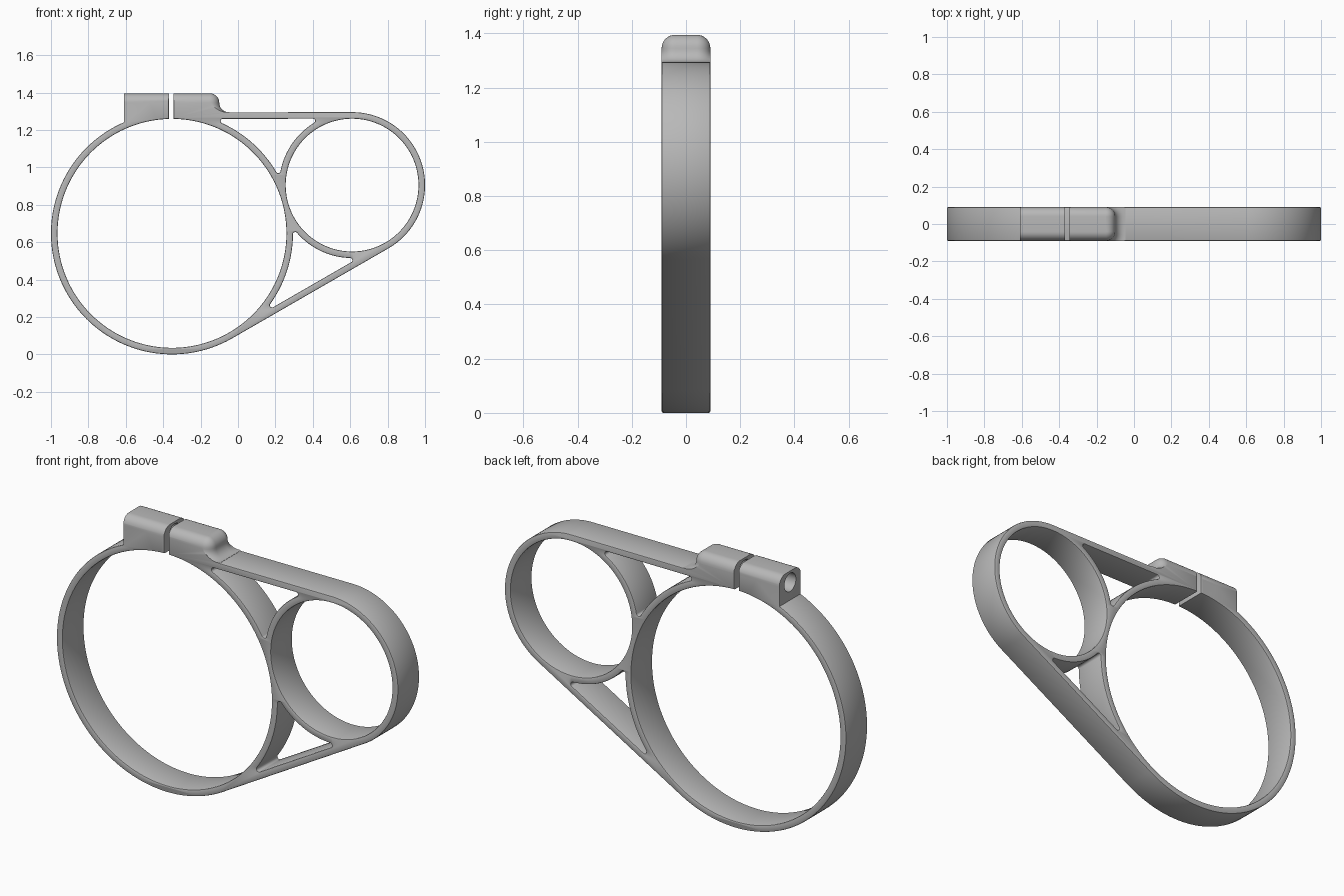
import bpy, bmesh, math
from mathutils import Vector, Matrix

cube = bpy.data.objects.get("Cube")
if cube:
    bpy.data.objects.remove(cube, do_unlink=True)

A, RA = Vector((-0.353, 0.647)), 0.647      # large ring
B, RB = Vector((0.61, 0.905)), 0.39         # small ring
WALL, HALF, EDGE, TIP = 0.035, 0.09, 0.006, 0.012
BAR, TOP, OVER = 1.295, 1.395, 1.43         # bar top, clamp top, oversize stock
CLAMP_L, CLAMP_R, SLIT_L, SLIT_R = -0.61, -0.10, -0.37, -0.345

grey = bpy.data.materials.new("light grey")
grey.use_nodes = True
grey.diffuse_color = (0.48, 0.48, 0.48, 1)
grey.node_tree.nodes["Principled BSDF"].inputs["Base Color"].default_value = grey.diffuse_color


def polar(a):
    return Vector((math.cos(a), math.sin(a)))


def heading(v):
    return math.atan2(v.y, v.x)


def arc(c, r, a0, a1, step=0.04):
    n = max(4, int(abs(a1 - a0) * max(1, r / RB) / step))
    return [c + r * polar(a0 + (a1 - a0) * i / n) for i in range(n + 1)]


def short_arc(c, r, v0, v1):
    a0 = heading(v0)
    turn = (heading(v1) - a0 + math.pi) % math.tau - math.pi
    return arc(c, r, a0, a0 + turn)


def object_from_bmesh(name, bm):
    bmesh.ops.recalc_face_normals(bm, faces=bm.faces)
    mesh = bpy.data.meshes.new(name)
    bm.to_mesh(mesh)
    bm.free()
    ob = bpy.data.objects.new(name, mesh)
    bpy.context.collection.objects.link(ob)
    return ob


# Outer outline, running through the slit and round the large bore
gap = B - A
tangent = heading(gap) - math.acos((RA - RB) / gap.length)
bore = RA - WALL
right_a = math.acos((SLIT_R - A.x) / bore)
left_a = math.acos((SLIT_L - A.x) / bore)
shoulder = math.acos((CLAMP_L - A.x) / RA)
stock_end = CLAMP_R + 0.055
outline = arc(A, bore, right_a, left_a - math.tau)
outline += [Vector((SLIT_L, OVER)), Vector((CLAMP_L, OVER))]
outline += arc(A, RA, shoulder, math.tau + tangent)
outline += arc(B, RB, tangent, math.pi / 2)
outline += [Vector(p) for p in ((stock_end, BAR - 0.001), (stock_end, OVER), (SLIT_R, OVER))]


# Three-sided window between the rings and a strut, with rounded tips
def window(normal_angle, side):
    n = polar(normal_angle)
    t = polar(normal_angle + side * math.pi / 2)
    tips = []
    for c, r, way in ((A, RA, 1), (B, RB, -1)):
        depth = r - WALL - TIP
        tips.append(c + depth * n + way * t * math.sqrt((r + TIP) ** 2 - depth ** 2))
    pa, pb = tips
    u, d = gap.normalized(), gap.length
    along = (d * d + (RA + TIP) ** 2 - (RB + TIP) ** 2) / (2 * d)
    across = Vector((-u.y, u.x)) * -side
    pc = A + along * u + across * math.sqrt((RA + TIP) ** 2 - along ** 2)
    pts = short_arc(pa, TIP, A - pa, n) + short_arc(pb, TIP, n, B - pb)
    pts += short_arc(B, RB, pb - B, pc - B)[1:-1]
    pts += short_arc(pc, TIP, B - pc, A - pc)
    pts += short_arc(A, RA, pc - A, pa - A)[1:-1]
    return pts


# Frame: filled profile, extruded with softened edges
curve = bpy.data.curves.new("frame_profile", "CURVE")
curve.dimensions, curve.fill_mode = "2D", "BOTH"
curve.extrude, curve.bevel_depth = HALF - EDGE, EDGE
curve.offset, curve.bevel_resolution = -EDGE, 1
small_bore = arc(B, RB - WALL, 0, math.tau)[:-1]
for pts in (outline, small_bore, window(math.pi / 2, -1), window(tangent, 1)):
    spline = curve.splines.new("POLY")
    spline.points.add(len(pts) - 1)
    for point, p in zip(spline.points, pts):
        point.co = (p.x, p.y, 0, 1)
    spline.use_cyclic_u = True
profile = bpy.data.objects.new("frame_profile", curve)
bpy.context.collection.objects.link(profile)
bpy.context.view_layer.update()
filled = bpy.data.meshes.new_from_object(profile)
bm = bmesh.new()
bm.from_mesh(filled)
bmesh.ops.remove_doubles(bm, verts=bm.verts, dist=0.00005)
bm.transform(Matrix.Rotation(math.pi / 2, 4, "X"))
frame = object_from_bmesh("ring_frame", bm)
bpy.data.objects.remove(profile, do_unlink=True)
bpy.data.meshes.remove(filled)

# Envelope: rounds the clamp top and flares its end into the bar
R = (TOP - BAR) / 2
quarter = [math.pi / 2 * i / 8 for i in range(9)]
levels = [(-1, 3), (BAR, 3)]
levels += [(BAR + R * (1 - math.cos(q)), R - R * math.sin(q)) for q in quarter]
levels += [(BAR + R + R * math.sin(q), -0.98 * R * (1 - math.cos(q))) for q in quarter[1:]]
bm = bmesh.new()
loops = []
for z, d in levels:
    plan = [Vector((-3, -HALF - d))]
    plan += arc(Vector((CLAMP_R - R, R - HALF)), R + d, -math.pi / 2, 0, 0.2)
    half = [(p.x, p.y) for p in plan]
    full = half + [(x, -y) for x, y in reversed(half[:-1])]
    loops.append([(x, y, z) for x, y in full])
count = min(len(lp) for lp in loops)


def resample(z, d):
    ends = [(-3, -HALF - d)]
    ends += [(CLAMP_R - R + (R + d) * math.cos(q - math.pi / 2),
              R - HALF + (R + d) * math.sin(q - math.pi / 2)) for q in quarter]
    ends += [(x, -y) for x, y in reversed(ends)]
    return [bm.verts.new((x, y, z)) for x, y in ends]


rows = [resample(z, d) for z, d in levels]
for lo, hi in zip(rows, rows[1:]):
    for i in range(len(lo)):
        j = (i + 1) % len(lo)
        bm.faces.new((lo[i], lo[j], hi[j], hi[i]))
bm.faces.new(rows[0])
bm.faces.new(rows[-1])
envelope = object_from_bmesh("clamp_envelope", bm)

# Screw hole entering the clamp from its outer end
bm = bmesh.new()
bmesh.ops.create_cone(bm, cap_ends=True, segments=40, radius1=0.048, radius2=0.048, depth=0.54)
bm.transform(Matrix.Translation((-0.44, 0, 1.335)) @ Matrix.Rotation(math.pi / 2, 4, "Y"))
drill = object_from_bmesh("screw_hole_cutter", bm)

bpy.context.view_layer.objects.active = frame
for cutter, mode in ((envelope, "INTERSECT"), (drill, "DIFFERENCE")):
    cutter.hide_render = True
    mod = frame.modifiers.new(mode.lower(), "BOOLEAN")
    mod.object, mod.operation, mod.solver = cutter, mode, "EXACT"
    bpy.ops.object.modifier_apply(modifier=mod.name)
    bpy.data.objects.remove(cutter, do_unlink=True)

frame.data.materials.clear()
frame.data.materials.append(grey)
bpy.ops.object.select_all(action="DESELECT")
frame.select_set(True)
bpy.ops.object.shade_smooth_by_angle(angle=math.radians(25))
